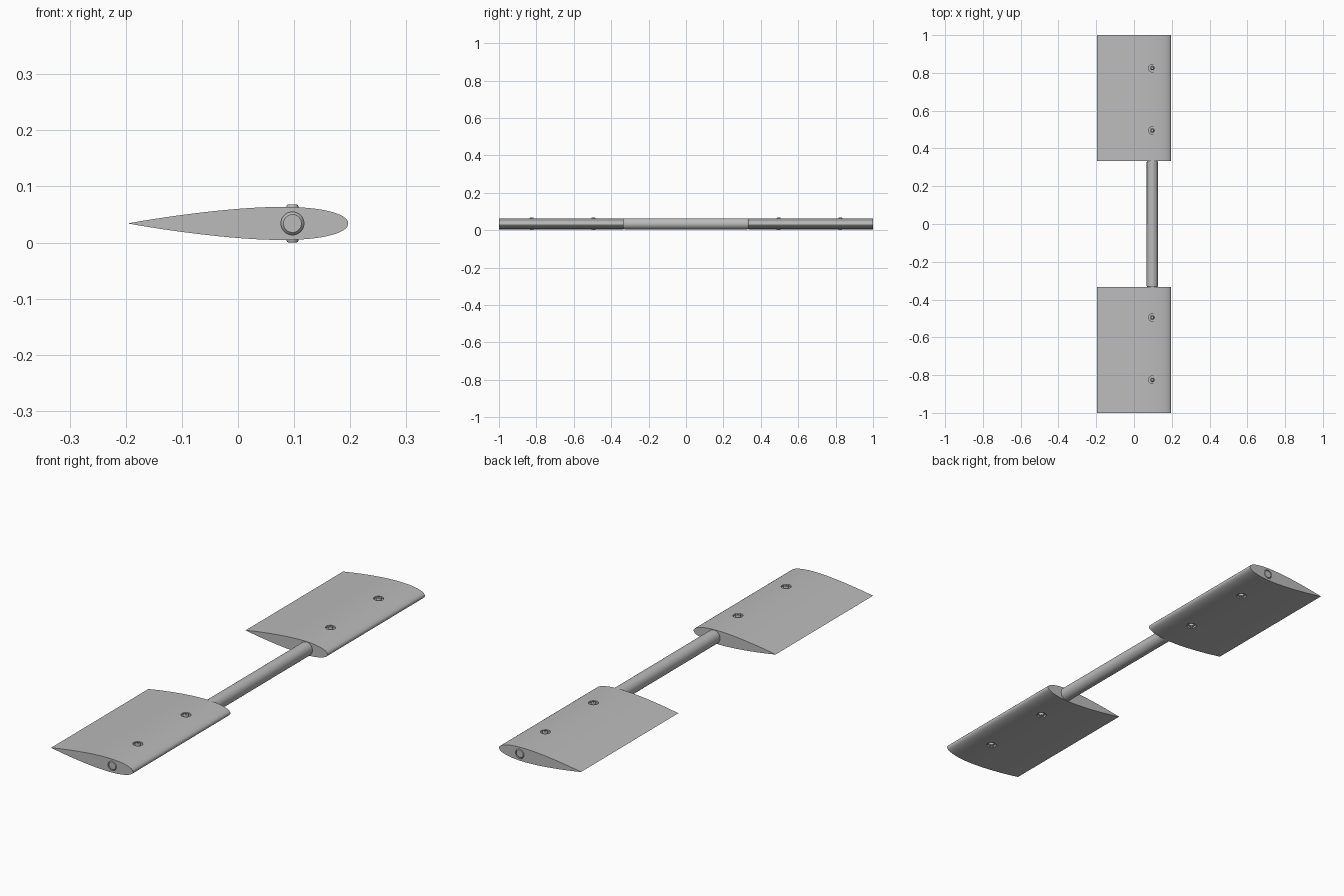
import bpy, bmesh, math
from mathutils import Matrix

cube = bpy.data.objects.get("Cube")
if cube:
    bpy.data.objects.remove(cube, do_unlink=True)

grey = bpy.data.materials.new("plain grey")
grey.use_nodes = True
grey.diffuse_color = (0.5, 0.5, 0.5, 1)
grey.node_tree.nodes["Principled BSDF"].inputs["Base Color"].default_value = (0.5, 0.5, 0.5, 1)

CHORD, THICK = 0.393, 0.15
ZC = 0.034          # height of the centre line
AXIS_X = 0.097      # rod and screw line
INNER, OUTER = 0.333, 1.0
SCREWS = (0.495, 0.825)


def finish(bm, name):
    bmesh.ops.recalc_face_normals(bm, faces=bm.faces)
    mesh = bpy.data.meshes.new(name)
    bm.to_mesh(mesh)
    bm.free()
    mesh.materials.append(grey)
    obj = bpy.data.objects.new(name, mesh)
    bpy.context.collection.objects.link(obj)
    return obj


def activate(obj):
    bpy.ops.object.select_all(action='DESELECT')
    obj.select_set(True)
    bpy.context.view_layer.objects.active = obj


def smooth(obj):
    activate(obj)
    bpy.ops.object.shade_smooth_by_angle(angle=math.radians(30))


def lathe(name, profile, matrix, sides=48):
    """Solid of revolution from (radius, height) pairs, capped at both ends."""
    bm = bmesh.new()
    rings = []
    for r, h in profile:
        rings.append([bm.verts.new((r * math.cos(2 * math.pi * i / sides),
                                    r * math.sin(2 * math.pi * i / sides), h))
                      for i in range(sides)])
    for a, b in zip(rings, rings[1:]):
        for i in range(sides):
            j = (i + 1) % sides
            bm.faces.new((a[i], a[j], b[j], b[i]))
    bm.faces.new(rings[0])
    bm.faces.new(rings[-1])
    bm.transform(matrix)
    return finish(bm, name)


def cut(obj, cutter):
    activate(obj)
    mod = obj.modifiers.new("cut", 'BOOLEAN')
    mod.operation = 'DIFFERENCE'
    mod.solver = 'EXACT'
    mod.object = cutter
    bpy.ops.object.modifier_apply(modifier=mod.name)
    bpy.data.objects.remove(cutter, do_unlink=True)


def half_thickness(t):
    return 5 * THICK * CHORD * (0.2969 * math.sqrt(t) - 0.126 * t - 0.3516 * t ** 2
                                + 0.2843 * t ** 3 - 0.1036 * t ** 4)


def wing(name, y0, y1, n=40):
    """Symmetric aerofoil extruded along y, nose towards +x."""
    ts = [(1 - math.cos(math.pi * i / n)) / 2 for i in range(n + 1)]
    upper = [(CHORD / 2 - t * CHORD, half_thickness(t)) for t in ts]
    lower = [(x, -z) for x, z in upper[-2:0:-1]]
    bm = bmesh.new()
    face = bm.faces.new([bm.verts.new((x, y0, ZC + z)) for x, z in upper + lower])
    ext = bmesh.ops.extrude_face_region(bm, geom=[face])
    verts = [v for v in ext["geom"] if isinstance(v, bmesh.types.BMVert)]
    bmesh.ops.translate(bm, verts=verts, vec=(0, y1 - y0, 0))
    return finish(bm, name)


def along_y(y=0):
    return Matrix.Translation((AXIS_X, y, ZC)) @ Matrix.Rotation(-math.pi / 2, 4, 'X')


def along_z(y, side):
    m = Matrix.Translation((AXIS_X, y, ZC))
    return m if side > 0 else m @ Matrix.Rotation(math.pi, 4, 'X')


# Wings, each bored for the rod and counterbored for the screws
for end, s in (("front", -1), ("back", 1)):
    y0, y1 = sorted((s * INNER, s * OUTER))
    body = wing(end + "_wing", y0, y1)
    cut(body, lathe("rod_bore", [(0.0205, y0 - 0.1), (0.0205, y1 + 0.1)], along_y()))
    for k, y in enumerate(SCREWS):
        for face, side in (("top", 1), ("bottom", -1)):
            place = along_z(s * y, side)
            cut(body, lathe("counterbore", [(0.02, 0.021), (0.02, 0.06)], place))
            # Button head screw with a hexagonal socket
            screw = lathe(f"{end}_{face}_screw_{k + 1}",
                          [(0.0107, 0), (0.0107, 0.0305), (0.0095, 0.0328), (0.0075, 0.034)], place, 32)
            cut(screw, lathe("socket", [(0.005, 0.026), (0.005, 0.05)], place, 6))
            smooth(screw)
    smooth(body)

# Inner rod with chamfered ends, flush with the wing tips
smooth(lathe("inner_rod", [(0.016, -OUTER), (0.0205, -OUTER + 0.005),
                           (0.0205, OUTER - 0.005), (0.016, OUTER)], along_y()))

# Thick middle sleeve between the wings
smooth(lathe("middle_sleeve", [(0.027, -INNER), (0.0295, -INNER + 0.004),
                               (0.0295, INNER - 0.004), (0.027, INNER)], along_y()))
